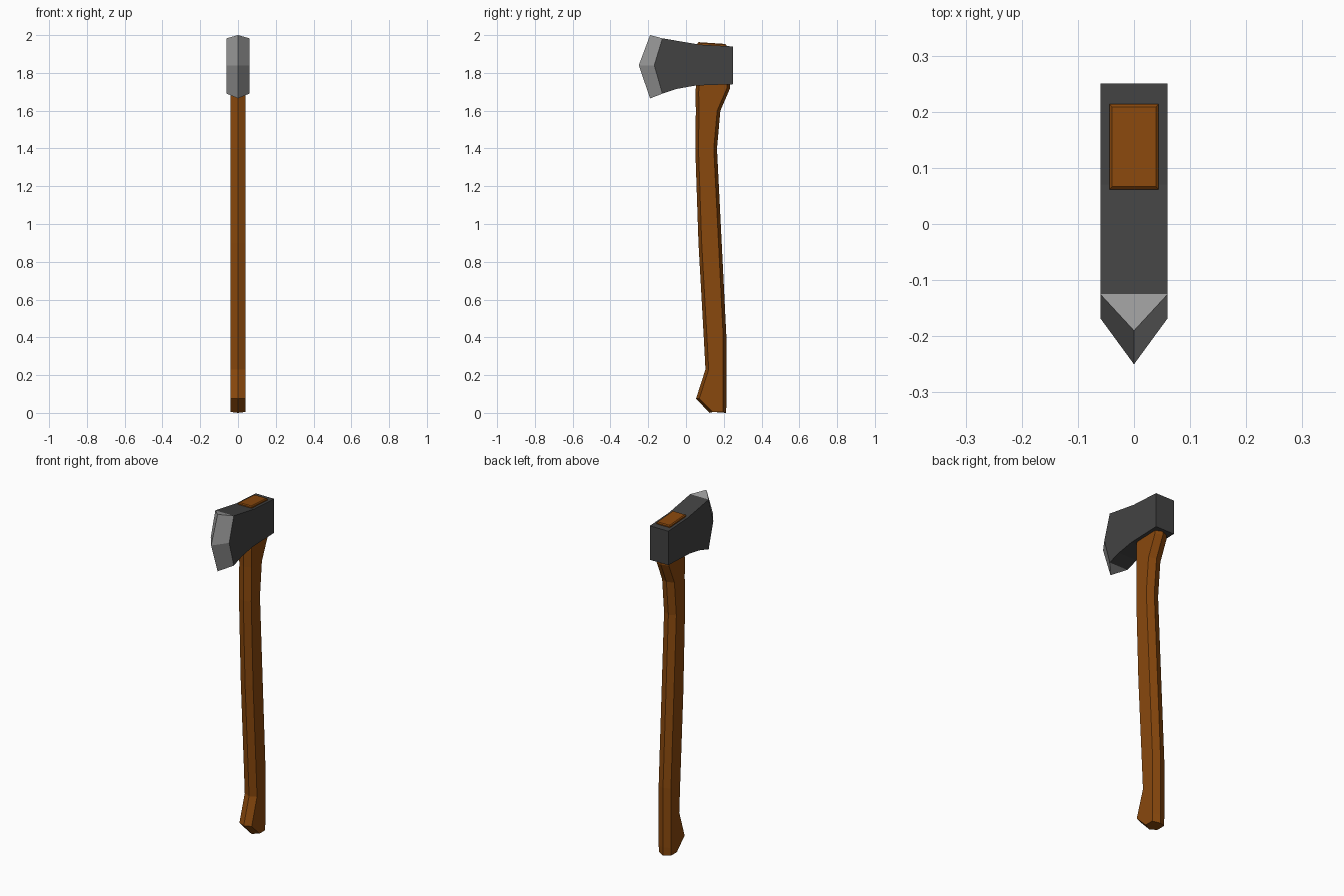
import bpy, bmesh

if "Cube" in bpy.data.objects:
    bpy.data.objects.remove(bpy.data.objects["Cube"])


def material(name, rgb):
    m = bpy.data.materials.new(name)
    m.diffuse_color = (*rgb, 1)
    m.use_nodes = True
    m.node_tree.nodes["Principled BSDF"].inputs["Base Color"].default_value = m.diffuse_color
    return m


WOOD = material("wood", (0.25, 0.065, 0.004))
DARK = material("dark_iron", (0.055, 0.055, 0.055))
STEEL = material("steel", (0.33, 0.33, 0.33))


def finish(bm, name, *mats):
    bmesh.ops.recalc_face_normals(bm, faces=bm.faces)
    mesh = bpy.data.meshes.new(name)
    bm.to_mesh(mesh)
    bm.free()
    for m in mats:
        mesh.materials.append(m)
    ob = bpy.data.objects.new(name, mesh)
    bpy.context.collection.objects.link(ob)
    return ob


# Axe head: side profile (y, z) at both widths, tapering to a cutting edge
profile = [(-0.125, 1.69), (-0.05, 1.715), (0.05, 1.733), (0.25, 1.74),
           (0.25, 1.94), (0.07, 1.95), (-0.125, 1.983), (-0.168, 1.84)]
edge = [(-0.19, 1.665), (-0.25, 1.84), (-0.19, 2.0)]
bm = bmesh.new()
left, right = [[bm.verts.new((x, y, z)) for y, z in profile] for x in (-0.06, 0.06)]
tip = [bm.verts.new((0, y, z)) for y, z in edge]
for i in range(6):
    bm.faces.new((left[i], left[i + 1], right[i + 1], right[i]))
for side in (left, right):
    bm.faces.new(side)
    blade = [bm.faces.new((side[0], side[7], tip[1], tip[0])),
             bm.faces.new((side[7], side[6], tip[2], tip[1]))]
    for f in blade:
        f.material_index = 1
for i, t in ((0, tip[0]), (6, tip[2])):
    bm.faces.new((left[i], right[i], t)).material_index = 1
finish(bm, "axe_head", DARK, STEEL)

# Handle: hexagonal section swept through stations (front y, z, back y, z)
stations = [(0.125, 0.005, 0.212, 0.005), (0.053, 0.075, 0.214, 0.05),
            (0.103, 0.23, 0.214, 0.2), (0.094, 0.4, 0.214, 0.4),
            (0.066, 0.9, 0.189, 0.9), (0.049, 1.4, 0.164, 1.4),
            (0.052, 1.6, 0.182, 1.6), (0.05, 1.70, 0.234, 1.72),
            (0.055, 1.75, 0.234, 1.75)]
W, IN = 0.04, 0.017
bm = bmesh.new()
rings = []
for fy, fz, by, bz in stations:
    pts = [(0, fy, fz), (W, fy + IN, fz), (W, by - IN, bz),
           (0, by, bz), (-W, by - IN, bz), (-W, fy + IN, fz)]
    rings.append([bm.verts.new(p) for p in pts])
for a, b in zip(rings, rings[1:]):
    for i in range(6):
        j = (i + 1) % 6
        bm.faces.new((a[i], a[j], b[j], b[i]))
for v in rings[0][:1] + rings[0][3:4]:
    v.co.z = 0
bm.faces.new(rings[0])
bm.faces.new(rings[-1])
finish(bm, "handle", WOOD)

# Handle end showing through the top of the head, slightly sloped
bm = bmesh.new()
bmesh.ops.create_cube(bm, size=1)
for v in bm.verts:
    top = v.co.z > 0
    v.co = (v.co.x * 0.088, 0.1375 + v.co.y * 0.152,
            (1.963 - 0.01 * (v.co.y + 0.5)) if top else 1.90)
top_edges = [e for e in bm.edges if all(v.co.z > 1.93 for v in e.verts)]
bmesh.ops.bevel(bm, geom=top_edges, offset=0.005, segments=1, affect='EDGES')
finish(bm, "handle_top", WOOD)
